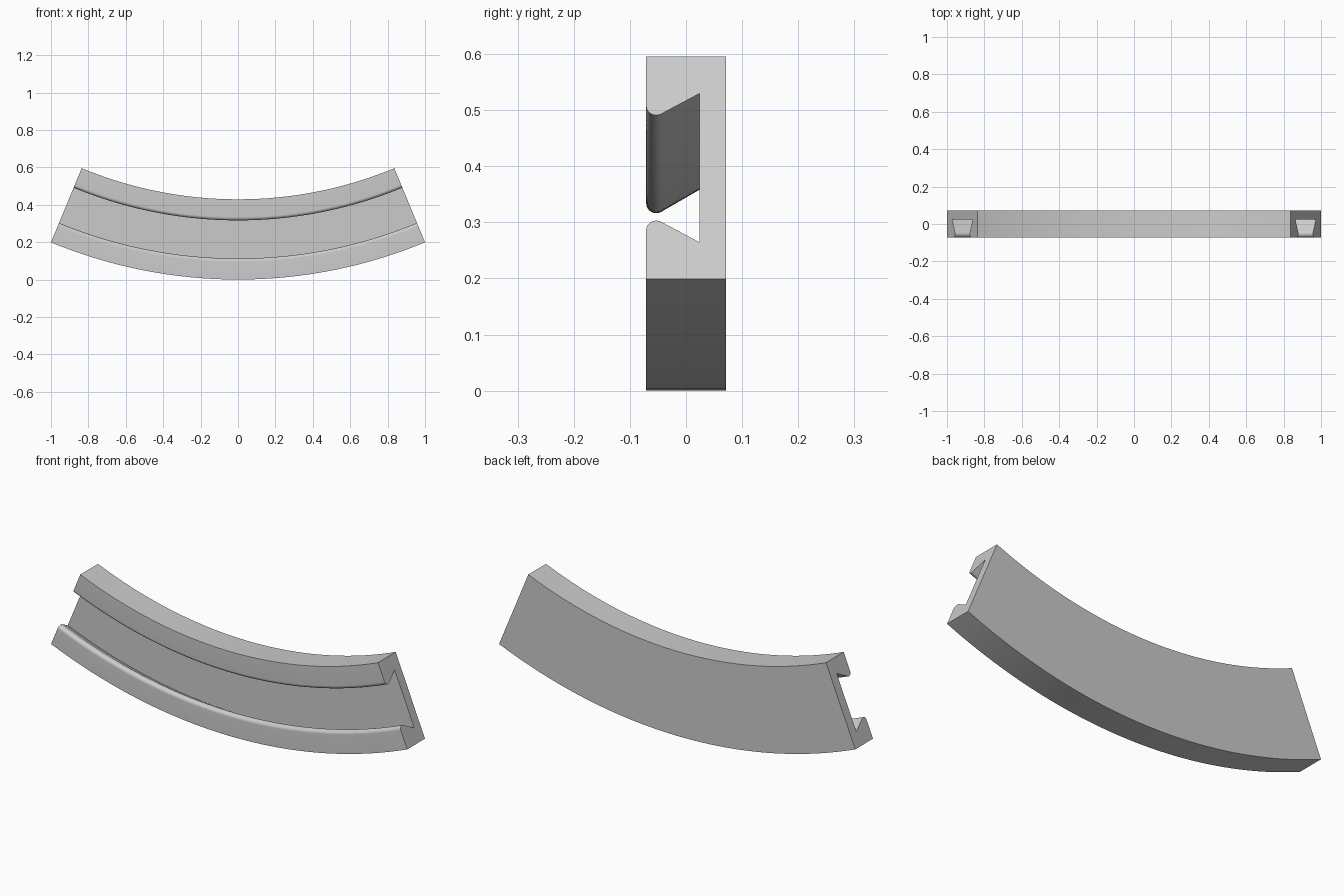
import bpy
import bmesh
from math import sin, cos, tan, radians

if "Cube" in bpy.data.objects:
    bpy.data.objects.remove(bpy.data.objects["Cube"])

OUTER = 2.613            # radius of the lower curved side
WIDTH = 0.429            # radial width of the rail
HALF_DEPTH = 0.071
SWEEP = radians(22.5)    # half of the arc
STEPS = 64
FLOOR_Y, FLOOR_D = 0.024, 0.071   # inner corner of the dovetail groove
FILLET = 0.018
SLOPE = radians(30)


def lip_profile():
    """Half of the section as (y, distance from the side), back to groove floor."""
    cy = -HALF_DEPTH + FILLET
    cd = FLOOR_D + tan(SLOPE) * (FLOOR_Y - cy) - FILLET / cos(SLOPE)
    pts = [(HALF_DEPTH, 0), (-HALF_DEPTH, 0)]
    for i in range(13):
        a = radians(180 - 10 * i)
        pts.append((cy + FILLET * cos(a), cd + FILLET * sin(a)))
    return pts + [(FLOOR_Y, FLOOR_D)]


# Closed section: lower lip, then its mirror image as the upper lip
lower = lip_profile()
section = lower + [(y, WIDTH - d) for y, d in reversed(lower)]

# Sweep the section along the arc
bm = bmesh.new()
rings = []
for i in range(STEPS + 1):
    a = SWEEP * (2 * i / STEPS - 1)
    rings.append([bm.verts.new(((OUTER - d) * sin(a), y, OUTER - (OUTER - d) * cos(a)))
                  for y, d in section])
count = len(section)
for r0, r1 in zip(rings, rings[1:]):
    for j in range(count):
        k = (j + 1) % count
        bm.faces.new((r0[j], r0[k], r1[k], r1[j]))
bm.faces.new(rings[0])
bm.faces.new(rings[-1])
bmesh.ops.recalc_face_normals(bm, faces=bm.faces)

mesh = bpy.data.meshes.new("curved_dovetail_rail")
bm.to_mesh(mesh)
bm.free()
rail = bpy.data.objects.new("curved_dovetail_rail", mesh)
bpy.context.collection.objects.link(rail)

# Plain grey material
grey = bpy.data.materials.new("light_grey")
grey.use_nodes = True
colour = (0.6, 0.6, 0.6, 1)
grey.diffuse_color = colour
grey.node_tree.nodes["Principled BSDF"].inputs["Base Color"].default_value = colour
mesh.materials.append(grey)

# Smooth curves with crisp edges
bpy.ops.object.select_all(action='DESELECT')
rail.select_set(True)
bpy.context.view_layer.objects.active = rail
bpy.ops.object.shade_smooth_by_angle(angle=radians(25))
